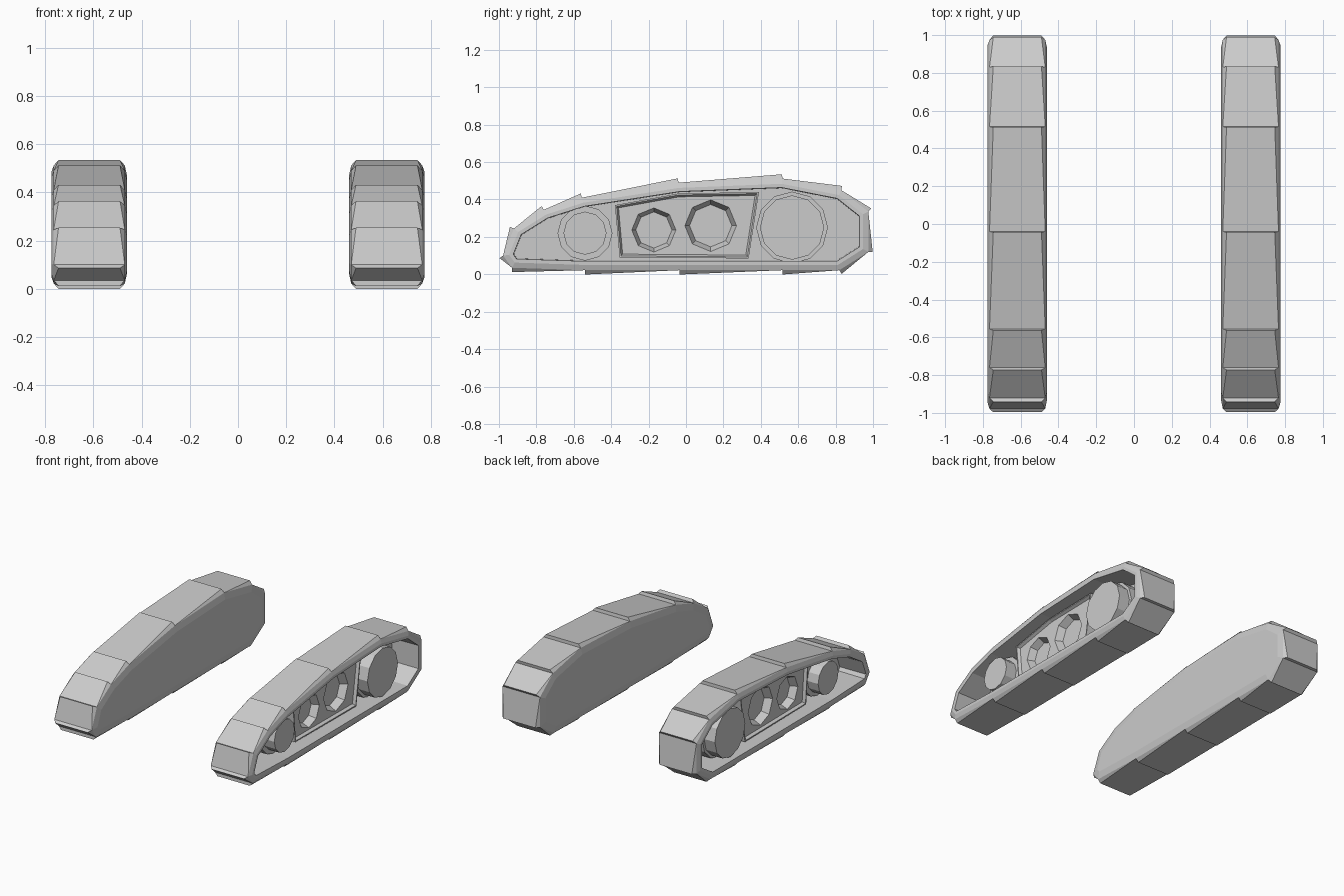
import bpy, bmesh, math
from mathutils import Vector

if "Cube" in bpy.data.objects:
    bpy.data.objects.remove(bpy.data.objects["Cube"])

# Side profile of one track (y, z), clockwise seen from the right
PROFILE = [(-.978, .10), (-.92, .245), (-.76, .345), (-.556, .41), (-.04, .49),
           (.515, .512), (.83, .45), (.975, .335), (.975, .12), (.82, .022),
           (.515, .022), (-.035, .022), (-.54, .022), (-.93, .035)]
X_IN, X_OUT = .47, .765


def finish(name, bm, fix=True):
    if fix:
        bmesh.ops.recalc_face_normals(bm, faces=bm.faces[:])
    me = bpy.data.meshes.new(name)
    bm.to_mesh(me)
    bm.free()
    ob = bpy.data.objects.new(name, me)
    bpy.context.collection.objects.link(ob)
    return ob


def mirror(ob):
    ob.modifiers.new("mirror", 'MIRROR')
    return ob


def prism(points, x0, x1):
    """Extrude a side profile along x; returns bmesh, inner cap, outer cap."""
    bm = bmesh.new()
    a = [bm.verts.new((x0, y, z)) for y, z in points]
    b = [bm.verts.new((x1, y, z)) for y, z in points]
    inner, outer = bm.faces.new(a), bm.faces.new(b)
    n = len(points)
    for i in range(n):
        j = (i + 1) % n
        bm.faces.new((a[i], a[j], b[j], b[i]))
    bmesh.ops.recalc_face_normals(bm, faces=bm.faces[:])
    return bm, inner, outer


def inset(bm, face, thickness, depth):
    bmesh.ops.inset_region(bm, faces=[face], thickness=thickness, depth=depth,
                           use_even_offset=True, use_boundary=True)


def lathe(name, y, z, steps, n):
    """Stack of n-sided rings along x, from (x, radius) steps."""
    bm = bmesh.new()
    rings = []
    for x, r in steps:
        rings.append([bm.verts.new((x, y + r * math.sin(2 * math.pi * k / n),
                                    z + r * math.cos(2 * math.pi * k / n)))
                      for k in range(n)])
    for a, b in zip(rings, rings[1:]):
        for k in range(n):
            bm.faces.new((a[k], a[(k + 1) % n], b[(k + 1) % n], b[k]))
    bm.faces.new(rings[0])
    bm.faces.new(rings[-1])
    return finish(name, bm)


# Track body: chamfered sides, deep recess on the outer side
bm, inner, outer = prism(PROFILE, X_IN, X_OUT)
inset(bm, inner, .045, .01)
inset(bm, outer, .028, .01)
inset(bm, outer, .02, 0)
inset(bm, outer, .003, -.205)
mirror(finish("track_body", bm, False))

# Overlapping tread plates: wedges that rise toward their trailing end
bm = bmesh.new()
for i, p in enumerate(PROFILE):
    s, e = Vector(p), Vector(PROFILE[(i + 1) % len(PROFILE)])
    d = (e - s).normalized()
    t = e + Vector((-d.y, d.x)) * .023
    s0, s1 = [bm.verts.new((x, *s)) for x in (X_IN, X_OUT)]
    e0, e1 = [bm.verts.new((x, *e)) for x in (X_IN, X_OUT)]
    t0, t1 = [bm.verts.new((x, *t)) for x in (X_IN + .02, X_OUT - .02)]
    for f in ((s0, s1, t1, t0), (t0, t1, e1, e0), (s0, t0, e0), (s1, e1, t1),
              (s0, e0, e1, s1)):
        bm.faces.new(f)
mirror(finish("tread_plates", bm))

# Stepped end wheels
for name, y, z, r, r2 in (("front_wheel", -.54, .22, .147, .115),
                          ("rear_wheel", .567, .25, .192, .172)):
    mirror(lathe(name, y, z, [(.56, r), (.66, r), (.66, r2), (.745, r2)], 12))

# Centre panel with a raised frame
bm, inner, outer = prism([(-.38, .37), (-.04, .432), (.39, .44),
                          (.335, .085), (-.355, .09)], .56, .70)
inset(bm, outer, .008, 0)
inset(bm, outer, .01, -.02)
panel = finish("centre_panel", bm, False)

# Octagonal tapered pits in the panel
for y, z, r in ((-.172, .237, .118), (.132, .26, .138)):
    cutter = lathe("pit_cutter", y, z, [(.63, r * .82), (.68, r), (.72, r * 1.0)], 8)
    cutter.hide_render = True
    mod = panel.modifiers.new("pit", 'BOOLEAN')
    mod.object, mod.operation, mod.solver = cutter, 'DIFFERENCE', 'EXACT'
    bpy.context.view_layer.objects.active = panel
    bpy.ops.object.modifier_apply(modifier=mod.name)
    bpy.data.objects.remove(cutter)
mirror(panel)
